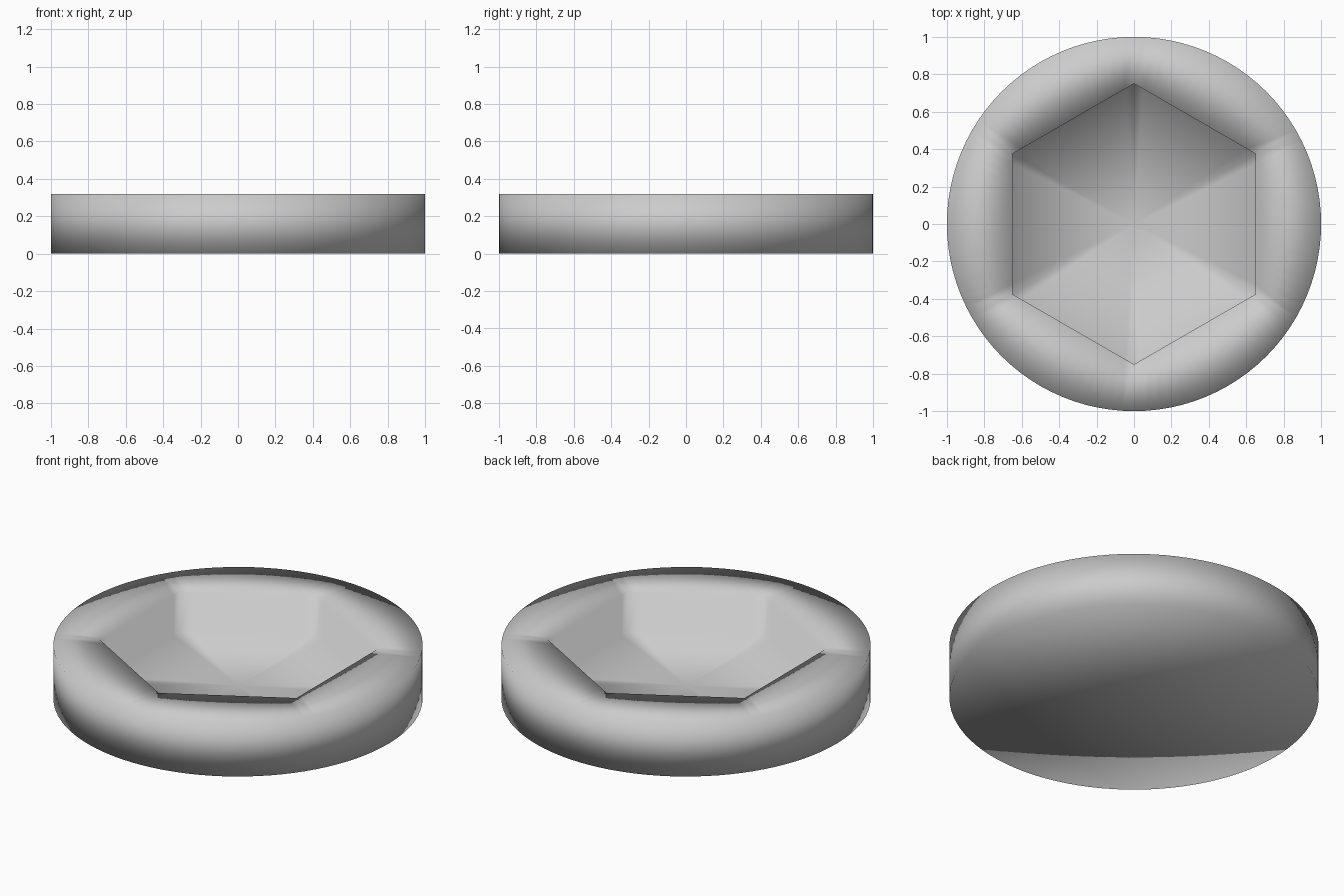
import bpy
import bmesh
from math import pi, sin, cos

if "Cube" in bpy.data.objects:
    bpy.data.objects.remove(bpy.data.objects["Cube"])

HEIGHT = 0.32
FLOOR_Z = 0.08
SIDES = 96


def ring(bm, z, radius, hexagonal):
    """Ring of vertices, either round or hexagonal with corners on the y axis."""
    verts = []
    for i in range(SIDES):
        a = 2 * pi * i / SIDES + pi / 2
        r = radius
        if hexagonal:
            r *= cos(pi / 6) / cos((a - pi / 2) % (pi / 3) - pi / 6)
        verts.append(bm.verts.new((r * cos(a), r * sin(a), z)))
    return verts


def fan(bm, verts, z):
    centre = bm.verts.new((0, 0, z))
    for i in range(SIDES):
        bm.faces.new((centre, verts[i], verts[(i + 1) % SIDES]))


bm = bmesh.new()
# outer wall, rim, then down into the hexagonal pocket
rings = [ring(bm, 0, 1, False), ring(bm, HEIGHT, 1, False),
         ring(bm, HEIGHT, 0.75, True), ring(bm, FLOOR_Z, 0.75, True)]
for a, b in zip(rings, rings[1:]):
    for i in range(SIDES):
        j = (i + 1) % SIDES
        bm.faces.new((a[i], a[j], b[j], b[i]))
# underside and pocket floor
fan(bm, rings[0], 0)
fan(bm, rings[-1], FLOOR_Z)
bmesh.ops.recalc_face_normals(bm, faces=bm.faces)

mesh = bpy.data.meshes.new("pocketed_disc")
bm.to_mesh(mesh)
bm.free()
mesh.shade_smooth()
bpy.context.collection.objects.link(bpy.data.objects.new("pocketed_disc", mesh))
